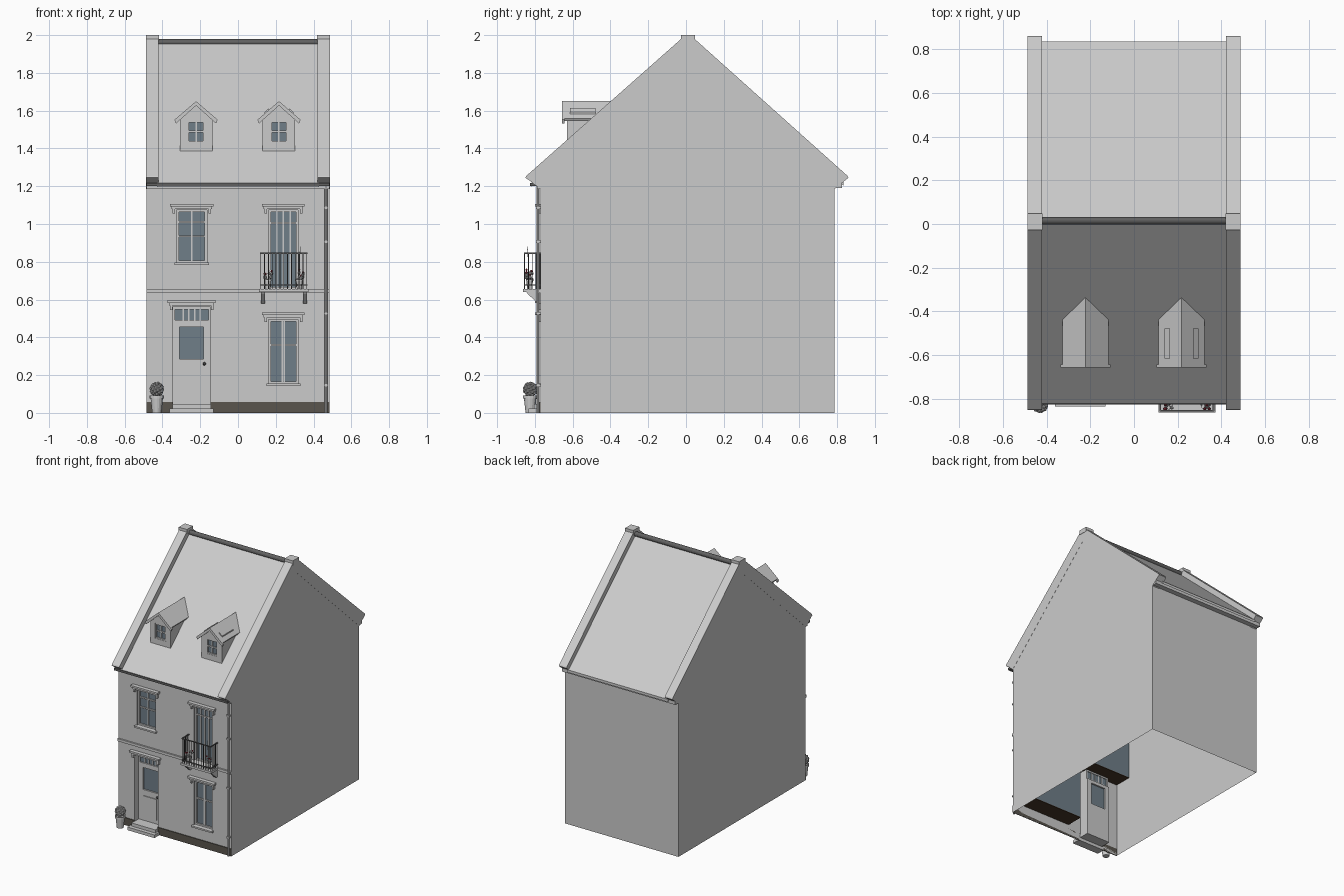
import bpy, bmesh, math, random
from mathutils import Vector, Matrix

if "Cube" in bpy.data.objects:
    bpy.data.objects.remove(bpy.data.objects["Cube"])
random.seed(4)

def mat(name, c):
    m = bpy.data.materials.new(name)
    m.diffuse_color = (*c, 1)
    m.use_nodes = True
    m.node_tree.nodes["Principled BSDF"].inputs["Base Color"].default_value = m.diffuse_color
    return m
GLASS = mat("glass", (0.16, 0.21, 0.25))
DARK = mat("dark_stone", (0.10, 0.09, 0.075))
BROWN = mat("floor_brown", (0.06, 0.035, 0.02))
IRON = mat("iron", (0.12, 0.12, 0.12))
RED = mat("petals", (0.35, 0.03, 0.05))

def finish(name, bm, m=None, smooth=False):
    me = bpy.data.meshes.new(name)
    bm.to_mesh(me); bm.free()
    o = bpy.data.objects.new(name, me)
    bpy.context.collection.objects.link(o)
    if m: me.materials.append(m)
    if smooth:
        for p in me.polygons: p.use_smooth = True
    return o

def boxes(name, lst, m=None):
    """each box is x0, x1, y0, y1, z0, z1"""
    bm = bmesh.new()
    for x0, x1, y0, y1, z0, z1 in lst:
        M = Matrix.Translation(((x0+x1)/2, (y0+y1)/2, (z0+z1)/2)) @ Matrix.Diagonal((x1-x0, y1-y0, z1-z0, 1))
        bmesh.ops.create_cube(bm, size=1, matrix=M)
    return finish(name, bm, m)

def prism(name, pts, axis, a, b, m=None):
    """extrude a (y,z) profile along x or an (x,z) profile along y"""
    bm = bmesh.new()
    P = (lambda p, t: (t, p[0], p[1])) if axis == 'x' else (lambda p, t: (p[0], t, p[1]))
    A = [bm.verts.new(P(p, a)) for p in pts]
    B = [bm.verts.new(P(p, b)) for p in pts]
    n = len(pts)
    bm.faces.new(A); bm.faces.new(B[::-1])
    for i in range(n):
        bm.faces.new((A[i], B[i], B[(i+1) % n], A[(i+1) % n]))
    bmesh.ops.recalc_face_normals(bm, faces=bm.faces)
    return finish(name, bm, m)

def rods(name, segs, r, m=None, n=8):
    bm = bmesh.new()
    for a, b in segs:
        a, b = Vector(a), Vector(b)
        M = Matrix.Translation((a+b)/2) @ (b-a).to_track_quat('Z', 'Y').to_matrix().to_4x4()
        bmesh.ops.create_cone(bm, cap_ends=True, segments=n, radius1=r, radius2=r, depth=(b-a).length, matrix=M)
    return finish(name, bm, m)

def balls(name, lst, m=None, sub=1):
    bm = bmesh.new()
    for x, y, z, r in lst:
        bmesh.ops.create_icosphere(bm, subdivisions=sub, radius=r, matrix=Matrix.Translation((x, y, z)))
    return finish(name, bm, m)

def lathe(name, prof, x, y, z, s=1, n=16):
    bm = bmesh.new()
    vs = [bm.verts.new((r*s, 0, h*s)) for r, h in prof]
    es = [bm.edges.new(e) for e in zip(vs, vs[1:])]
    bmesh.ops.spin(bm, geom=vs+es, cent=(0, 0, 0), axis=(0, 0, 1), angle=2*math.pi, steps=n)
    bmesh.ops.remove_doubles(bm, verts=bm.verts, dist=1e-5)
    bmesh.ops.recalc_face_normals(bm, faces=bm.faces)
    bmesh.ops.translate(bm, verts=bm.verts, vec=(x, y, z))
    return finish(name, bm)

W, F, B = 0.485, -0.77, 0.785
EAVE, SL, YC = 1.2, 0.895, 0.01

# front wall with reveals: openings as x0, x1, z0, z1, depth
door = (-0.345, -0.145, 0.025, 0.56, 0.07)
low = (0.162, 0.318, 0.155, 0.495, 0.03)
upl = (-0.325, -0.165, 0.795, 1.075, 0.03)
upr = (0.162, 0.318, 0.655, 1.075, 0.03)
ops = [door, low, upl, upr]
bm = bmesh.new()
face = lambda *c: bm.faces.new([bm.verts.new(v) for v in c])
xs = sorted({-W, W} | {v for o in ops for v in o[:2]})
zs = sorted({0, EAVE} | {v for o in ops for v in o[2:4]})
for x0, x1 in zip(xs, xs[1:]):
    for z0, z1 in zip(zs, zs[1:]):
        cx, cz = (x0+x1)/2, (z0+z1)/2
        if not any(o[0] < cx < o[1] and o[2] < cz < o[3] for o in ops):
            face((x0, F, z0), (x1, F, z0), (x1, F, z1), (x0, F, z1))
for x0, x1, z0, z1, d in ops:
    c = [(x0, z0), (x1, z0), (x1, z1), (x0, z1)]
    for (ax, az), (bx, bz) in zip(c, c[1:]+c[:1]):
        face((bx, F, bz), (ax, F, az), (ax, F+d, az), (bx, F+d, bz))
bmesh.ops.remove_doubles(bm, verts=bm.verts, dist=1e-5)
bmesh.ops.dissolve_limit(bm, angle_limit=0.01, verts=bm.verts, edges=bm.edges)
finish("front_wall", bm)

# side and back walls, open underneath
bm = bmesh.new()
for s in (1, -1):
    pts = [(F, 0), (B, 0), (B, 1.22), (YC, 1.95), (F, 1.22)]
    face(*[(s*W, y, z) for y, z in (pts if s > 0 else pts[::-1])])
face((W, B, 0), (-W, B, 0), (-W, B, EAVE), (W, B, EAVE))
finish("side_and_back_walls", bm)

# shallow rooms behind the windows
boxes("room_backs", [(-0.03, 0.47, -0.64, -0.63, 0.09, 0.56), (-0.48, 0.48, -0.64, -0.63, 0.585, 1.18)], GLASS)
boxes("room_floors", [(-0.03, 0.47, F+.005, -0.63, 0.085, 0.09), (-0.48, 0.48, F+.005, -0.63, 0.58, 0.585)], BROWN)

# roof slopes, gable parapets and ridge
for n, ye in (("front", -0.82), ("back", 0.835)):
    ze = 1.96-SL*abs(ye-YC)
    prism(n+"_roof", [(ye, ze), (YC, 1.96), (YC, 1.925), (ye, ze-0.02)], 'x', -0.43, 0.43)
for s, n in ((-1, "left"), (1, "right")):
    a, b = sorted((s*0.42, s*0.486))
    prism(n+"_parapet", [(-0.85, 1.245), (-0.845, 1.255), (-0.02, 1.985), (0.04, 1.985), (0.855, 1.255),
                         (0.86, 1.245), (0.785, 1.185), (YC, 1.9), (F, 1.185), (-0.80, 1.21)], 'x', a, b)
    boxes(n+"_parapet_cap", [(a-.002, b+.002, -0.027, 0.047, 1.965, 2.0)])
rods("ridge_roll", [((-0.42, 0.015, 1.962), (0.42, 0.015, 1.962))], 0.018, IRON, 12)

# eaves, gutters, downpipe, plinth, band course
boxes("front_cornice", [(-W, W, -0.79, F, 1.185, 1.225), (-W, W, -0.782, F, 0.635, 0.655)])
boxes("front_gutter", [(-W, W, -0.825, -0.785, 1.2, 1.217)], IRON)
boxes("back_cornice", [(-W, W, B, 0.825, 1.19, 1.225)])
boxes("plinth", [(-W, door[0], -0.776, F, 0, 0.057), (door[1], W, -0.776, F, 0, 0.057)], DARK)
rods("downpipe", [((0.466, -0.783, 0), (0.466, -0.783, 1.2))], 0.008, None, 10)
boxes("pipe_clips", [(0.455, 0.477, -0.793, F, z, z+0.012) for z in (0.14, 0.52, 0.9, 1.08)])

# windows: frame, glazing bars and glass
def window(name, x0, x1, z0, z1, y, vb, hb, f=0.012):
    L = [(x0, x0+f, y, y+.02, z0, z1), (x1-f, x1, y, y+.02, z0, z1),
         (x0+f, x1-f, y, y+.02, z0, z0+f), (x0+f, x1-f, y, y+.02, z1-f, z1)]
    for v in vb:
        c = x0+(x1-x0)*v
        L.append((c-.004, c+.004, y+.003, y+.018, z0+f, z1-f))
    for z in hb:
        L.append((x0+f, x1-f, y+.002, y+.019, z-.005, z+.005))
    boxes(name+"_frame", L)
    boxes(name+"_glass", [(x0+f, x1-f, y+.01, y+.013, z0+f, z1-f)], GLASS)
window("lower_window", *low[:4], F+.015, [0.47, 0.53], [0.36])
window("upper_window", *upl[:4], F+.015, [0.5], [0.935, 1.01])
window("balcony_door", *upr[:4], F+.015, [0.27, 0.5, 0.73], [1.005])
boxes("window_sills", [(o[0]-.012, o[1]+.012, -0.79, F+.015, o[2]-.012, o[2]) for o in (low, upl)])

# hood mouldings with end brackets
H = []
for o, z in ((door, 0.575), (low, 0.51), (upl, 1.085), (upr, 1.085)):
    a, b = o[0]-.035, o[1]+.035
    a, b = (a+.008, b-.008) if o is door else (a, b)
    H += [(a, b, -0.80, F, z+.008, z+.022), (a+.008, b-.008, -0.79, F, z-.006, z+.008)]
    H += [(x, x+.014, -0.787, F, z-.03, z-.006) for x in (a+.012, b-.026)]
boxes("hood_mouldings", H)

# front door, fanlight, steps
y = F+.05
x0, x1 = door[0], door[1]
boxes("door_leaf", [(x0, -0.31, y, y+.03, .025, .48), (-.182, x1, y, y+.03, .025, .48),
                    (-.31, -.182, y, y+.03, .025, .285), (-.31, -.182, y, y+.03, .455, .48),
                    (-.305, -.187, y-.006, y, .08, .24)])
boxes("door_glass", [(-.31, -.182, y+.012, y+.018, .285, .455)], GLASS)
window("fanlight", x0, x1, 0.48, 0.56, y-.003, [0.27, 0.42, 0.58, 0.73], [])
balls("door_knob", [(-0.178, y-.01, 0.26, 0.009)], IRON, 2)
boxes("door_steps", [(-0.362, -0.13, -0.835, F, 0, 0.024), (-0.347, -0.143, -0.805, y+.03, 0.024, 0.048)])

# balcony slab, brackets and railing
boxes("balcony_slab", [(0.112, 0.372, -0.862, F, 0.64, 0.657)])
for i, x in enumerate((0.122, 0.345)):
    prism(f"balcony_bracket_{i}", [(F, 0.58), (F, 0.64), (-0.845, 0.64), (-0.838, 0.63), (-0.785, 0.58)], 'x', x, x+.02)
xa, xb, yf = 0.12, 0.364, -0.854
S = [((xa+(xb-xa)*i/12, yf, .657), (xa+(xb-xa)*i/12, yf, .845)) for i in range(13)]
for x in (xa, xb):
    S += [((x, yf+.02*i, .657), (x, yf+.02*i, .845)) for i in range(1, 5)]
rods("balusters", S, 0.0025, IRON, 6)
boxes("handrail", [(xa-.004, xb+.004, yf-.004, yf+.004, z, z+.006) for z in (.675, .842)] +
      [(x-.004, x+.004, yf, F, z, z+.006) for x in (xa, xb) for z in (.675, .842)], IRON)

# flower pots on the balcony
pot = [(0, 0), (.024, 0), (.032, .075), (.037, .075), (.037, .09), (.030, .09), (.028, .08), (0, .08)]
for i, x in enumerate((0.158, 0.325)):
    lathe(f"flower_pot_{i}", pot, x, -0.828, 0.657, 0.55, 12)
    tips = [Vector((x+random.uniform(-.025, .025), -0.828+random.uniform(-.02, .02), random.uniform(.72, .76))) for _ in range(8)]
    if i: tips.append(Vector((x+.004, -0.84, 0.88)))
    rods(f"flower_stems_{i}", [((x, -0.828, 0.70), t) for t in tips], 0.0015, None, 5)
    balls(f"flower_leaves_{i}", [(t.x, t.y, t.z-.015, .009) for t in tips[:8]])
    balls(f"flower_heads_{i}", [(*t, .007) for t in tips[:4]], RED)

# clipped bush in a pot beside the door
lathe("bush_pot", pot, -0.43, -0.825, 0, 1.02)
L = [(-0.43, -0.825, 0.125, 0.034)]
for i in range(40):
    t = math.acos(1-2*(i+.5)/40); p = i*2.39996
    L.append((-0.43+.031*math.sin(t)*math.cos(p), -0.825+.031*math.sin(t)*math.sin(p), .125+.032*math.cos(t), .010))
balls("bush_leaves", L)

# dormers
RZ = lambda yy: 1.96-SL*abs(yy-YC)
for n, cx in (("left", -0.222), ("right", 0.217)):
    yf = -0.63
    zb, h = RZ(yf), 0.086
    # cheeks and pointed front, with a window opening in front
    for s in (-1, 1):
        a, b = sorted((cx+s*h, cx+s*(h-.01)))
        prism(f"{n}_dormer_cheek_{s}", [(yf, zb-.01), (yf, 1.565), (-.41, 1.565)], 'x', a, b)
    w0, w1 = 1.43, 1.548
    boxes(n+"_dormer_front", [(cx-h, cx-.046, yf, yf+.015, zb, 1.56), (cx+.046, cx+h, yf, yf+.015, zb, 1.56),
                              (cx-.046, cx+.046, yf, yf+.015, zb, w0), (cx-.046, cx+.046, yf, yf+.015, w1, 1.56)])
    prism(n+"_dormer_gable", [(cx-h, 1.56), (cx+h, 1.56), (cx, 1.636)], 'y', yf, yf+.015)
    window(n+"_dormer_window", cx-.048, cx+.048, w0, w1, yf+.002, [0.5], [(w0+w1)/2], 0.01)
    chev = lambda w, t: [(cx-w, 1.65-.86*w), (cx, 1.65), (cx+w, 1.65-.86*w), (cx+w-.008, 1.65-.86*w-t), (cx, 1.65-t*1.15), (cx-w+.008, 1.65-.86*w-t)]
    # roof runs back into the main slope
    o = prism(n+"_dormer_roof", chev(0.105, .014), 'y', -0.65, -0.33)
    for v in o.data.vertices:
        if v.co.y > -0.5:
            v.co.y = YC-(1.96-v.co.z)/SL+.004
    prism(n+"_dormer_bargeboard", chev(0.114, .02), 'y', -0.657, -0.643)
    if n == "right":
        for s in (-1, 1):
            p = [(cx+s*d, 1.65-.86*d+e) for d, e in ((.052, 0), (.052, .009), (.078, .009), (.078, 0))]
            prism(f"dormer_rooflight_{s}", p, 'y', -0.615, -0.478)
